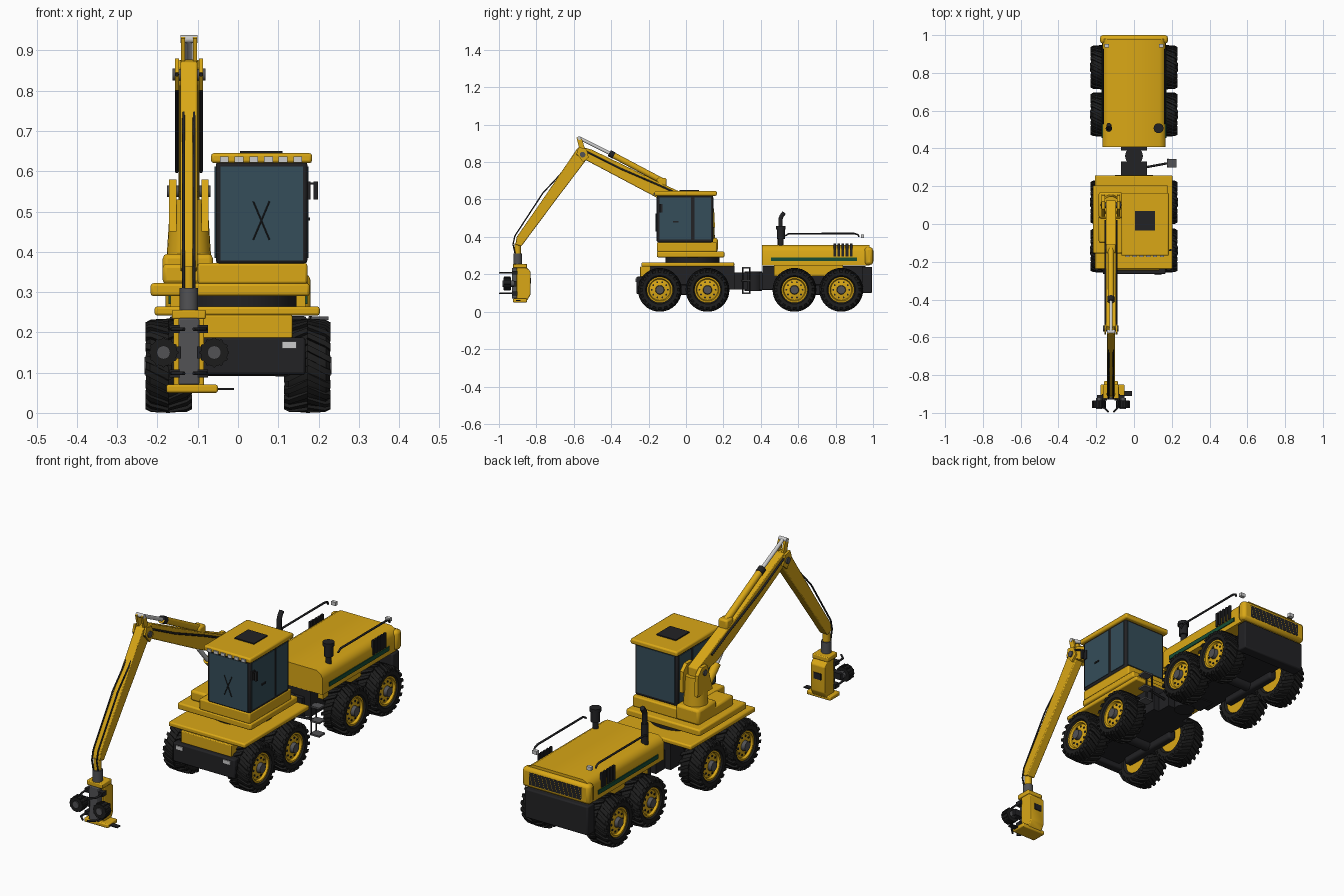
import bpy, bmesh, math
from mathutils import Vector, Matrix


def material(name, r, g, b):
    m = bpy.data.materials.new(name)
    m.diffuse_color = (r, g, b, 1)
    return m


YEL = material("machine yellow", 0.70, 0.39, 0.008)
DARK = material("charcoal frame", 0.016, 0.016, 0.018)
TYRE = material("tyre rubber", 0.012, 0.012, 0.012)
GLASS = material("tinted glass", 0.035, 0.075, 0.10)
GREY = material("steel grey", 0.085, 0.085, 0.09)
LIGHT = material("bright metal", 0.60, 0.60, 0.60)
GREEN = material("green stripe", 0.008, 0.075, 0.035)


def from_bmesh(name, bm, mat):
    bmesh.ops.recalc_face_normals(bm, faces=bm.faces)
    me = bpy.data.meshes.new(name)
    bm.to_mesh(me)
    bm.free()
    me.materials.append(mat)
    ob = bpy.data.objects.new(name, me)
    bpy.context.collection.objects.link(ob)
    return ob


def add_bevel(ob, w, seg=2):
    if w:
        b = ob.modifiers.new("bevel", 'BEVEL')
        b.width, b.segments = w, seg
    return ob


def box(name, x, y, z, mat, bevel=0):
    bm = bmesh.new()
    bmesh.ops.create_cube(bm, size=1)
    for v in bm.verts:
        v.co = [(a + b) / 2 + c * (b - a) for (a, b), c in zip((x, y, z), v.co)]
    return add_bevel(from_bmesh(name, bm, mat), bevel)


def cyl(name, p, q, r, mat, r2=None, n=24):
    p, q = Vector(p), Vector(q)
    bm = bmesh.new()
    bmesh.ops.create_cone(bm, cap_ends=True, segments=n, radius1=r,
                          radius2=r if r2 is None else r2, depth=(q - p).length)
    bm.transform(Matrix.Translation((p + q) / 2) @ (q - p).to_track_quat('Z', 'Y').to_matrix().to_4x4())
    return from_bmesh(name, bm, mat)


def prism(name, pts, lo, hi, mat, axis='x', bevel=0):
    """Extrude a (y,z) outline along x, or an (x,z) outline along y."""
    put = (lambda p, t: (t, p[0], p[1])) if axis == 'x' else (lambda p, t: (p[0], t, p[1]))
    bm = bmesh.new()
    a = [bm.verts.new(put(p, lo)) for p in pts]
    b = [bm.verts.new(put(p, hi)) for p in pts]
    bm.faces.new(a)
    bm.faces.new(b[::-1])
    for i in range(len(pts)):
        j = (i + 1) % len(pts)
        bm.faces.new((a[i], b[i], b[j], a[j]))
    return add_bevel(from_bmesh(name, bm, mat), bevel)


def tube(name, pts, r, mat):
    cu = bpy.data.curves.new(name, 'CURVE')
    cu.dimensions, cu.bevel_depth, cu.bevel_resolution, cu.use_fill_caps = '3D', r, 1, True
    s = cu.splines.new('POLY')
    s.points.add(len(pts) - 1)
    for sp, p in zip(s.points, pts):
        sp.co = (*p, 1)
    cu.materials.append(mat)
    bpy.context.collection.objects.link(bpy.data.objects.new(name, cu))


def lathe(bm, prof, n=40):
    """Revolve an (x, radius) outline around the x axis."""
    rings = [[bm.verts.new((x, r * math.cos(2 * math.pi * i / n), r * math.sin(2 * math.pi * i / n)))
              for i in range(n)] for x, r in prof]
    for a, b in zip(rings, rings[1:]):
        for i in range(n):
            bm.faces.new((a[i], a[i - 1], b[i - 1], b[i]))
    return rings


# ---- wheels: tyre with chevron lugs, dished rim, hub
def make_tyre():
    bm = bmesh.new()
    half = [(0.040, 0.066), (0.054, 0.076), (0.056, 0.094), (0.046, 0.106), (0, 0.109)]
    lathe(bm, half + [(-x, r) for x, r in half[-2::-1]])
    for s in (-1, 1):
        for k in range(20):
            a0 = 2 * math.pi * (k + (0.5 if s > 0 else 0)) / 20
            rows = []
            for x, da, r in ((0.0, 0, 0.117), (0.044, 0.2, 0.115), (0.058, 0.26, 0.108)):
                rows.append([bm.verts.new((s * x, rr * math.cos(a), rr * math.sin(a)))
                             for rr, a in ((r - 0.015, a0 + da), (r, a0 + da),
                                           (r, a0 + da + 0.14), (r - 0.015, a0 + da + 0.14))])
            for a, b in zip(rows, rows[1:]):
                for i in range(4):
                    bm.faces.new((a[i], a[i - 1], b[i - 1], b[i]))
            bm.faces.new(rows[0])
            bm.faces.new(rows[-1])
    return from_bmesh("tyre", bm, TYRE)


def make_rim():
    bm = bmesh.new()
    r = lathe(bm, [(-0.045, 0.03), (-0.045, 0.067), (0.047, 0.069), (0.047, 0.061), (0.036, 0.056), (0.042, 0.028)], 32)
    bm.faces.new(r[0])
    bm.faces.new(r[-1])
    return from_bmesh("wheel_rim", bm, YEL)


parts = [make_tyre(), make_rim(), cyl("hub", (0.03, 0, 0), (0.06, 0, 0), 0.026, GREY, 0.022)]
for k in range(10):
    c, s = math.cos(k * math.pi / 5) * 0.043, math.sin(k * math.pi / 5) * 0.043
    parts.append(cyl("rim_hole", (0.03, c, s), (0.042, c, s), 0.005, DARK, n=8))
for wy in (-0.14, 0.115, 0.58, 0.83):
    for side in (-1, 1):
        for p in parts:
            o = bpy.data.objects.new(p.name.split('.')[0], p.data)
            o.location = (side * 0.172, wy, 0.117)
            o.rotation_euler = (0, 0, 0 if side > 0 else math.pi)
            bpy.context.collection.objects.link(o)
for p in parts:
    bpy.data.objects.remove(p)

# ---- undercarriage
for nm, yc in (("front", -0.012), ("rear", 0.705)):
    cyl(nm + "_axle", (-0.14, yc, 0.117), (0.14, yc, 0.117), 0.026, DARK)
    for s in (-1, 1):
        box(nm + "_bogie", sorted((s * 0.085, s * 0.125)), (yc - 0.16, yc + 0.16), (0.09, 0.145), DARK, 0.01)
box("front_chassis", (-0.10, 0.10), (-0.23, 0.26), (0.12, 0.245), DARK)
box("front_bumper", (-0.165, 0.167), (-0.265, -0.225), (0.095, 0.187), DARK, 0.006)
box("front_box", (-0.135, 0.135), (-0.245, -0.19), (0.185, 0.243), YEL, 0.004)
for s in (-1, 1):
    box("front_lamp", (s * 0.127 - 0.018, s * 0.127 + 0.018), (-0.269, -0.262), (0.16, 0.177), LIGHT)
box("articulation_front", (-0.07, 0.07), (0.22, 0.33), (0.12, 0.21), DARK)
cyl("articulation_pin", (0, 0.36, 0.11), (0, 0.36, 0.215), 0.047, DARK)
box("articulation_rear", (-0.07, 0.07), (0.39, 0.48), (0.115, 0.21), DARK)
box("rear_chassis", (-0.10, 0.10), (0.41, 0.96), (0.12, 0.245), DARK)
box("rear_bumper", (-0.17, 0.17), (0.94, 0.995), (0.10, 0.24), DARK, 0.006)
for s in (-1, 1):
    box("rear_side_panel", sorted((s * 0.09, s * 0.125)), (0.47, 0.84), (0.19, 0.25), YEL)
for z in (0.10, 0.165, 0.235):
    box("access_step", (0.175, 0.225), (0.30, 0.345), (z - 0.004, z + 0.004), GREY)
for y in (0.303, 0.342):
    cyl("step_rail", (0.18, y, 0.096), (0.18, y, 0.24), 0.004, DARK, n=8)
tube("step_bracket", [(0.18, 0.322, 0.165), (0.06, 0.30, 0.165)], 0.006, DARK)

# ---- turntable decks
box("lower_deck", (-0.207, 0.203), (-0.238, 0.258), (0.242, 0.264), YEL, 0.006)
cyl("slew_ring", (0, 0.035, 0.26), (0, 0.035, 0.295), 0.145, DARK, n=40)
box("upper_deck", (-0.217, 0.178), (-0.155, 0.205), (0.29, 0.322), YEL, 0.007)
box("cab_base", (-0.10, 0.172), (-0.155, 0.165), (0.32, 0.372), YEL, 0.006)
box("crane_pedestal", (-0.187, -0.062), (0.03, 0.17), (0.32, 0.395), YEL, 0.012)
box("pedestal_front", (-0.187, -0.062), (-0.10, 0.05), (0.32, 0.37), YEL, 0.01)

# ---- cab with inset glass plates
box("cab_frame", (-0.055, 0.172), (-0.155, 0.145), (0.37, 0.625), DARK, 0.008)
box("windscreen", (-0.043, 0.161), (-0.158, -0.15), (0.378, 0.612), GLASS)
box("rear_window", (-0.043, 0.161), (0.14, 0.148), (0.385, 0.612), GLASS)
for x in (-0.055, 0.172):
    for y in ((-0.142, 0.028), (0.046, 0.134)):
        box("side_window", (x - 0.003, x + 0.003), y, (0.385, 0.612), GLASS)
box("door_handle", (0.172, 0.179), (-0.07, -0.04), (0.478, 0.485), DARK)
box("door_box", (0.172, 0.180), (-0.145, -0.125), (0.53, 0.575), DARK)
for s in (-1, 1):
    tube("wiper", [(0.058 - s * 0.02, -0.160, 0.43), (0.058 + s * 0.02, -0.160, 0.525)], 0.002, DARK)
box("cab_roof", (-0.067, 0.184), (-0.168, 0.165), (0.62, 0.645), YEL, 0.007)
box("roof_hatch", (0.005, 0.11), (-0.035, 0.07), (0.64, 0.65), DARK)
for k in range(6):
    x = -0.034 + k * 0.0365
    box("roof_lamp", (x - 0.011, x + 0.011), (-0.174, -0.166), (0.622, 0.636), LIGHT)
tube("mirror_arm", [(0.165, -0.14, 0.57), (0.195, -0.14, 0.57)], 0.003, DARK)
box("mirror", (0.188, 0.199), (-0.143, -0.133), (0.53, 0.575), DARK)

# ---- crane: column, boom, stick, cylinders, hoses
CX = -0.122
cyl("crane_column", (CX, 0.10, 0.39), (CX, 0.10, 0.53), 0.055, YEL, 0.046)
for s in (-1, 1):
    x = CX + s * 0.04
    prism("column_ear", [(0.04, 0.45), (0.155, 0.45), (0.15, 0.55), (0.12, 0.58), (0.08, 0.58)], x - 0.009, x + 0.009, YEL)
cyl("boom_pin", (CX - 0.054, 0.10, 0.55), (CX + 0.054, 0.10, 0.55), 0.014, GREY)
prism("boom", [(-0.565, 0.86), (-0.54, 0.877), (-0.503, 0.866), (-0.128, 0.685), (0.125, 0.57),
               (0.125, 0.525), (-0.03, 0.55), (-0.166, 0.615), (-0.54, 0.813)], CX - 0.026, CX + 0.026, YEL, bevel=0.004)
cyl("lift_cylinder", (CX, 0.03, 0.43), (CX, -0.06, 0.52), 0.019, YEL)
cyl("lift_rod", (CX, -0.06, 0.52), (CX, -0.13, 0.60), 0.010, LIGHT)
prism("stick", [(-0.582, 0.872), (-0.54, 0.878), (-0.518, 0.832), (-0.69, 0.605), (-0.88, 0.35),
                (-0.912, 0.36), (-0.905, 0.40), (-0.742, 0.635)], CX - 0.021, CX + 0.021, YEL, bevel=0.004)
for s in (-1, 1):
    x = CX + s * 0.030
    prism("knuckle_plate", [(-0.585, 0.845), (-0.575, 0.88), (-0.535, 0.872), (-0.52, 0.825), (-0.55, 0.80)],
          x - 0.005, x + 0.005, YEL)
    x = CX + s * 0.015
    prism("link_arm", [(-0.585, 0.93), (-0.57, 0.938), (-0.555, 0.92), (-0.54, 0.87), (-0.565, 0.85)],
          x - 0.005, x + 0.005, YEL)
    tube("stick_hose", [(CX + s * 0.013, y, z) for y, z in
                        ((-0.59, 0.83), (-0.69, 0.715), (-0.765, 0.635), (-0.915, 0.405), (-0.925, 0.36), (-0.905, 0.27))], 0.004, DARK)
    tube("boom_hose", [(CX + s * 0.03, y, z) for y, z in
                       ((0.02, 0.60), (-0.13, 0.67), (-0.35, 0.765), (-0.53, 0.855), (-0.585, 0.84))], 0.005, DARK)
cyl("knuckle_pin", (CX - 0.041, -0.553, 0.84), (CX + 0.041, -0.553, 0.84), 0.015, GREY)
cyl("link_pin", (CX - 0.021, -0.57, 0.928), (CX + 0.021, -0.57, 0.928), 0.010, LIGHT)
cyl("tilt_rod", (CX, -0.57, 0.928), (CX, -0.40, 0.843), 0.009, LIGHT)
cyl("tilt_cylinder", (CX, -0.41, 0.848), (CX, -0.13, 0.70), 0.016, YEL)
cyl("tilt_gland", (CX, -0.41, 0.848), (CX, -0.385, 0.835), 0.018, DARK)
box("tilt_mount", (CX - 0.025, CX + 0.025), (-0.155, -0.105), (0.665, 0.715), YEL, 0.008)

# ---- harvesting head
cyl("wrist_joint", (CX, -0.90, 0.30), (CX, -0.90, 0.365), 0.017, YEL)
cyl("rotator", (CX, -0.90, 0.255), (CX, -0.90, 0.31), 0.023, GREY)
box("head_cap", (CX - 0.042, CX + 0.042), (-0.925, -0.85), (0.233, 0.256), YEL, 0.004)
prism("head_body", [(-0.905, 0.06), (-0.85, 0.06), (-0.832, 0.09), (-0.832, 0.215), (-0.85, 0.235), (-0.905, 0.235)],
      CX - 0.038, CX + 0.038, YEL, bevel=0.004)
box("head_back_slot", (CX - 0.02, CX + 0.02), (-0.835, -0.828), (0.15, 0.18), DARK)
box("head_spine", (CX - 0.026, CX + 0.026), (-0.93, -0.90), (0.07, 0.235), GREY, 0.004)
box("saw_housing", (-0.178, -0.05), (-0.925, -0.85), (0.05, 0.07), YEL, 0.005)
box("saw_bar", (-0.06, -0.01), (-0.91, -0.885), (0.057, 0.062), DARK)
for s in (-1, 1):
    x = CX + s * 0.063
    cyl("feed_roller", (x, -0.975, 0.15), (x, -0.935, 0.15), 0.034, TYRE, n=20)
    for k in range(12):
        c, d = math.cos(k * math.pi / 6) * 0.033, math.sin(k * math.pi / 6) * 0.033
        cyl("roller_stud", (x + c, -0.973, 0.15 + d), (x + c, -0.937, 0.15 + d), 0.0045, TYRE, n=6)
    cyl("roller_motor", (x, -0.98, 0.15), (x, -0.92, 0.15), 0.017, GREY)
    box("roller_arm", sorted((CX + s * 0.02, x + s * 0.01)), (-0.935, -0.905), (0.135, 0.165), DARK)
    for z in (0.098, 0.208):
        tube("delimbing_knife", [(CX + s * a, y, z) for a, y in
                                 ((0.025, -0.91), (0.042, -0.935), (0.04, -0.97), (0.012, -0.996))], 0.005, DARK)
        box("knife_hinge", sorted((CX + s * 0.02, CX + s * 0.048)), (-0.93, -0.90), (z - 0.01, z + 0.01), DARK)

# ---- engine hood
prism("engine_hood", [(-0.168, 0.247), (0.168, 0.247), (0.168, 0.325), (0.158, 0.345), (0.135, 0.358),
                      (-0.135, 0.358), (-0.158, 0.345), (-0.168, 0.325)], 0.407, 0.98, YEL, 'y')
box("hood_rear_cap", (-0.18, 0.18), (0.955, 1.0), (0.25, 0.345), YEL, 0.015)
box("rear_grille", (-0.14, 0.14), (0.996, 1.001), (0.268, 0.328), DARK)
for k in range(13):
    x = -0.132 + k * 0.022
    tube("grille_bar", [(x - 0.008, 1.0, 0.27), (x + 0.008, 1.0, 0.326)], 0.0015, YEL)
for s in (-1, 1):
    box("side_stripe", (s * 0.169 - 0.003, s * 0.169 + 0.003), (0.455, 0.915), (0.27, 0.29), GREEN)
    for k in range(5):
        y = 0.795 + k * 0.022
        box("vent_bar", (s * 0.168 - 0.005, s * 0.168 + 0.005), (y - 0.007, y + 0.007), (0.295, 0.366), DARK)
    tube("hood_rail", [(s * 0.165, y, z) for y, z in
                       ((0.53, 0.405), (0.55, 0.418), (0.90, 0.418), (0.92, 0.412), (0.925, 0.40))], 0.005, DARK)
    box("rail_lamp", (s * 0.145 - 0.012, s * 0.145 + 0.012), (0.935, 0.952), (0.395, 0.412), LIGHT)
cyl("air_intake_stem", (0.13, 0.507, 0.35), (0.13, 0.507, 0.40), 0.014, DARK)
cyl("air_intake", (0.13, 0.507, 0.39), (0.13, 0.507, 0.445), 0.021, DARK)
cyl("air_intake_cap", (0.13, 0.507, 0.44), (0.13, 0.507, 0.457), 0.026, DARK)
cyl("exhaust_muffler", (-0.133, 0.505, 0.35), (-0.133, 0.505, 0.45), 0.017, DARK)
tube("exhaust_pipe", [(-0.133, 0.505, 0.44), (-0.133, 0.505, 0.495), (-0.133, 0.511, 0.512), (-0.133, 0.525, 0.53)], 0.013, DARK)

# ---- smooth curved surfaces, keep edges sharp
bpy.ops.object.select_all(action='DESELECT')
for o in bpy.context.scene.objects:
    if o.type == 'MESH':
        o.select_set(True)
        bpy.context.view_layer.objects.active = o
bpy.ops.object.shade_smooth_by_angle(angle=math.radians(35))
